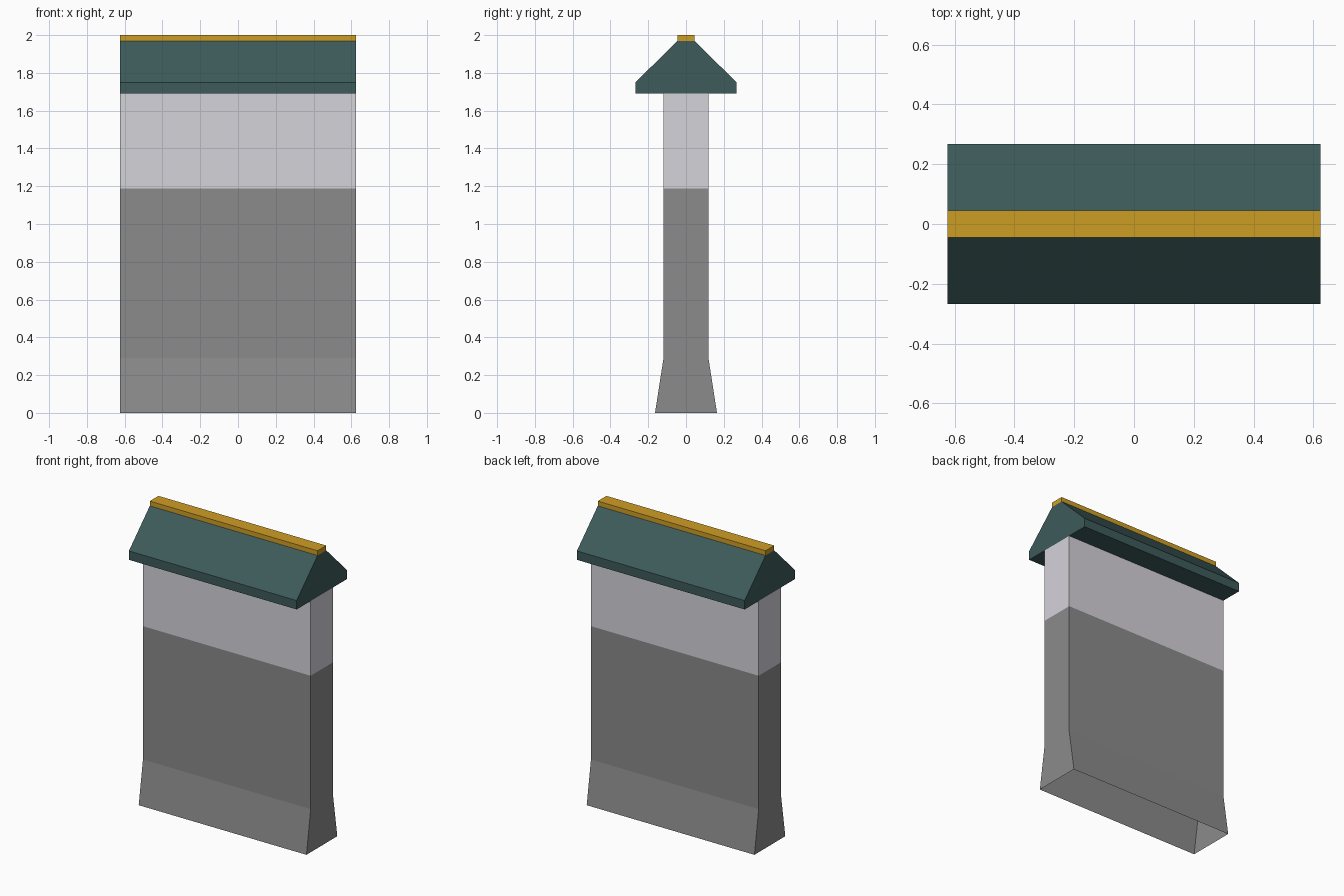
import bpy

cube = bpy.data.objects.get("Cube")
if cube:
    bpy.data.objects.remove(cube, do_unlink=True)

HALF_LENGTH = 0.624


def make_material(name, rgb):
    """Flat material from 0-255 display colour, stored as linear values."""
    linear = []
    for c in rgb:
        c /= 255
        linear.append(c / 12.92 if c <= 0.04045 else ((c + 0.055) / 1.055) ** 2.4)
    colour = (*linear, 1)
    mat = bpy.data.materials.new(name)
    mat.use_nodes = True
    mat.diffuse_color = colour
    shader = mat.node_tree.nodes["Principled BSDF"]
    shader.inputs["Base Color"].default_value = colour
    shader.inputs["Roughness"].default_value = 0.9
    return mat


def stacked_prism(name, sections, materials, cap_bottom, cap_top):
    """Stack rectangles given as (half depth, height) and skin them."""
    verts = []
    for depth, z in sections:
        verts += [(sx * HALF_LENGTH, sy * depth, z)
                  for sx, sy in ((-1, -1), (1, -1), (1, 1), (-1, 1))]
    faces, bands = [], []
    for ring in range(len(sections) - 1):
        low, high = ring * 4, ring * 4 + 4
        for i in range(4):
            j = (i + 1) % 4
            faces.append((low + i, low + j, high + j, high + i))
            bands.append(ring)
    if cap_bottom:
        faces.append((3, 2, 1, 0))
    if cap_top:
        faces.append(tuple(range(len(verts) - 4, len(verts))))
    mesh = bpy.data.meshes.new(name)
    mesh.from_pydata(verts, [], faces)
    for mat in materials:
        mesh.materials.append(mat)
    # The highest band of a two-colour wall takes the second material
    if len(materials) > 1:
        for poly, band in zip(mesh.polygons, bands):
            poly.material_index = int(band == len(sections) - 2)
    mesh.update()
    obj = bpy.data.objects.new(name, mesh)
    bpy.context.collection.objects.link(obj)
    return obj


stone = make_material("grey stone", (139, 139, 139))
plaster = make_material("pale plaster", (213, 211, 218))
tile = make_material("dark green tile", (61, 91, 90))
gold = make_material("gold", (206, 157, 37))

# Hollow wall: flared foot, stone body and plaster band, open underneath
stacked_prism("wall", [(0.164, 0), (0.119, 0.29), (0.119, 1.187), (0.119, 1.69)],
              [stone, plaster], False, False)

# Pitched roof with upright eaves
stacked_prism("roof", [(0.268, 1.69), (0.268, 1.75), (0.046, 1.968)],
              [tile], True, True)

# Ridge beam
stacked_prism("ridge_beam", [(0.046, 1.968), (0.046, 2)], [gold], False, True)
